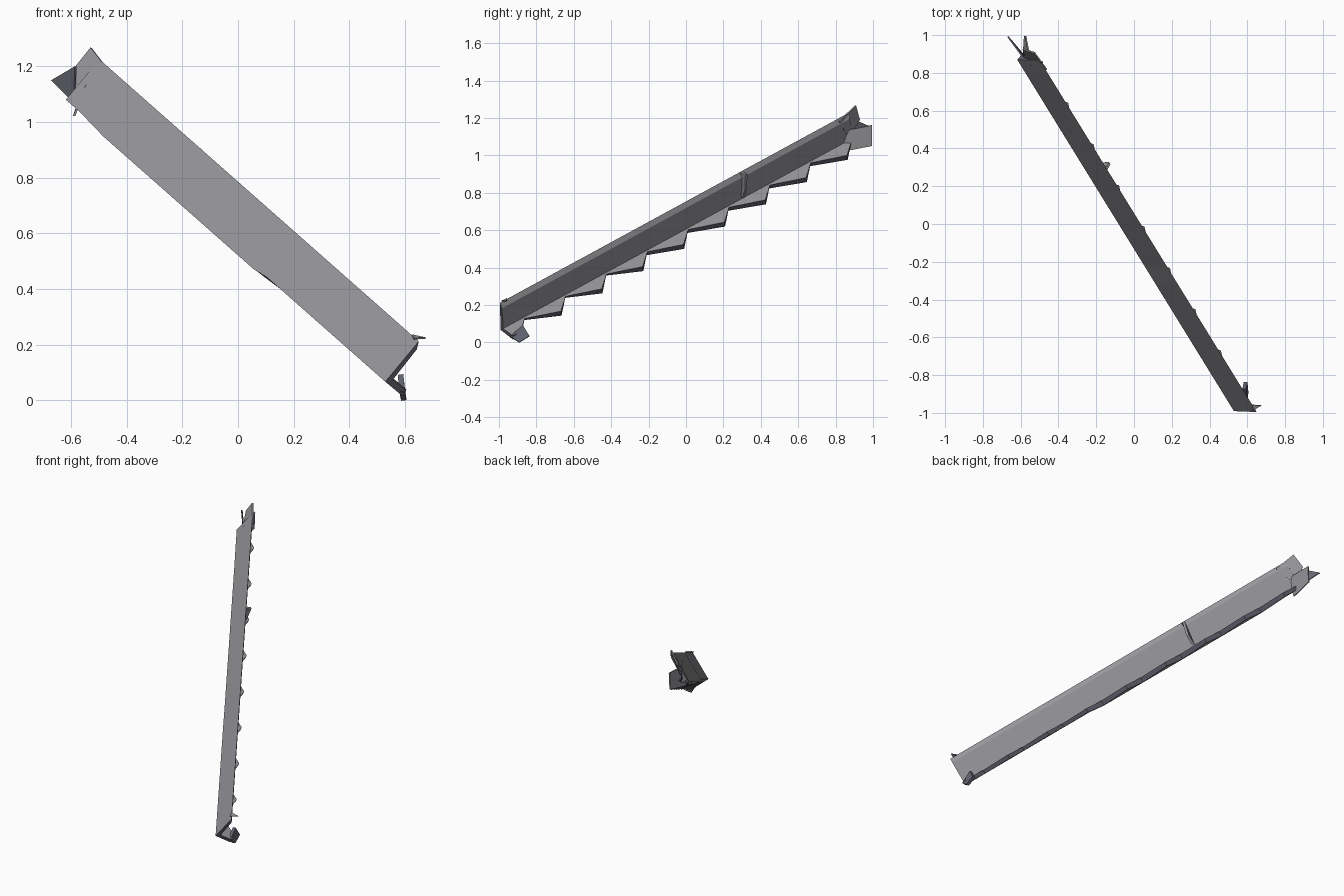
import bpy, bmesh
from mathutils import Vector

if "Cube" in bpy.data.objects:
    bpy.data.objects.remove(bpy.data.objects["Cube"])

def mat(name, col):
    m = bpy.data.materials.new(name)
    m.diffuse_color = (*col, 1)
    m.use_nodes = True
    m.node_tree.nodes["Principled BSDF"].inputs["Base Color"].default_value = m.diffuse_color
    return m

GREY = mat("worn grey metal", (0.31, 0.31, 0.33))
BLUE = mat("torn blue grey edge", (0.13, 0.13, 0.17))

# beam frame: s runs up the beam, t across it, h down from the top edge
D = Vector((-1.11, 1.80, 0.98)).normalized()
N = Vector((1.80, 1.11, 0)).normalized()
W = N.cross(D)
TOP = Vector((0.64, -0.98, 0.22))

def P(s, t, h):
    return TOP + D * s + N * (t - 0.1) - W * h

def finish(name, bm, mats):
    bmesh.ops.recalc_face_normals(bm, faces=bm.faces)
    me = bpy.data.meshes.new(name)
    bm.to_mesh(me)
    bm.free()
    ob = bpy.data.objects.new(name, me)
    bpy.context.collection.objects.link(ob)
    for m in mats:
        me.materials.append(m)
    return ob

# folded girder: slanted plate, short lip and a return flange torn into teeth
def section(s, f):
    wide = 0.012 if 0.9 < s < 2.2 else 0.0
    return [P(s, .10, 0), P(s, 0, .16 + wide),
            P(s, .10 * f, .16 + wide * (1 - f) + .065 * f),
            P(s, .03 + .08 * f, .152 + .047 * f),
            P(s, .03, .152), P(s, .10, .032)]

stations = [(-.02, .85)]
for k in range(9):
    s = .02 + .283 * k
    stations += [(s, 1.0), (s + .1, .12)]
stations.append((2.39, .3))

bm = bmesh.new()
rings = [[bm.verts.new(p) for p in section(s, f)] for s, f in stations]
for a, b in zip(rings, rings[1:]):
    for i in range(6):
        j = (i + 1) % 6
        face = bm.faces.new((a[i], a[j], b[j], b[i]))
        face.material_index = 1 if i == 2 else 0
for r in (rings[0], rings[-1]):
    bm.faces.new(r).material_index = 1
finish("torn_girder", bm, [GREY, BLUE])

# thin bent flaps, extruded from an outline
def flap(name, pts, m, thick=0.008):
    bm = bmesh.new()
    f = bm.faces.new([bm.verts.new(p) for p in pts])
    f.normal_update()
    n = f.normal * thick
    ext = bmesh.ops.extrude_face_region(bm, geom=[f])
    bmesh.ops.translate(bm, vec=n, verts=[v for v in ext["geom"] if isinstance(v, bmesh.types.BMVert)])
    finish(name, bm, [m])

flap("upper_spike", [(-.46, .82, 1.18), (-.525, .91, 1.265), (-.585, .93, 1.19), (-.57, .87, 1.09)], GREY)
flap("upper_bent_tip", [(-.58, .88, 1.20), (-.665, .995, 1.15), (-.585, .90, 1.07)], BLUE)
flap("upper_end_flap", [(-.54, .84, 1.13), (-.57, .995, 1.16), (-.575, .995, 1.05), (-.585, .84, 1.02)], GREY)

# lower hook, corner splinter and mid seam rib
flap("lower_hook", [P(-.02, .07, .20), P(0, .10, .245), P(.06, .125, .235), P(.06, .10, .17)], BLUE, 0.02)
flap("corner_splinter", [P(0, .09, .002), P(0, .14, 0), P(.03, .10, .002)], GREY, 0.006)
flap("seam_rib", [P(1.64, .10, 0), P(1.65, .13, .02), P(1.63, .10, .10), P(1.63, .04, .15), P(1.63, .03, .13)], GREY, 0.015)
